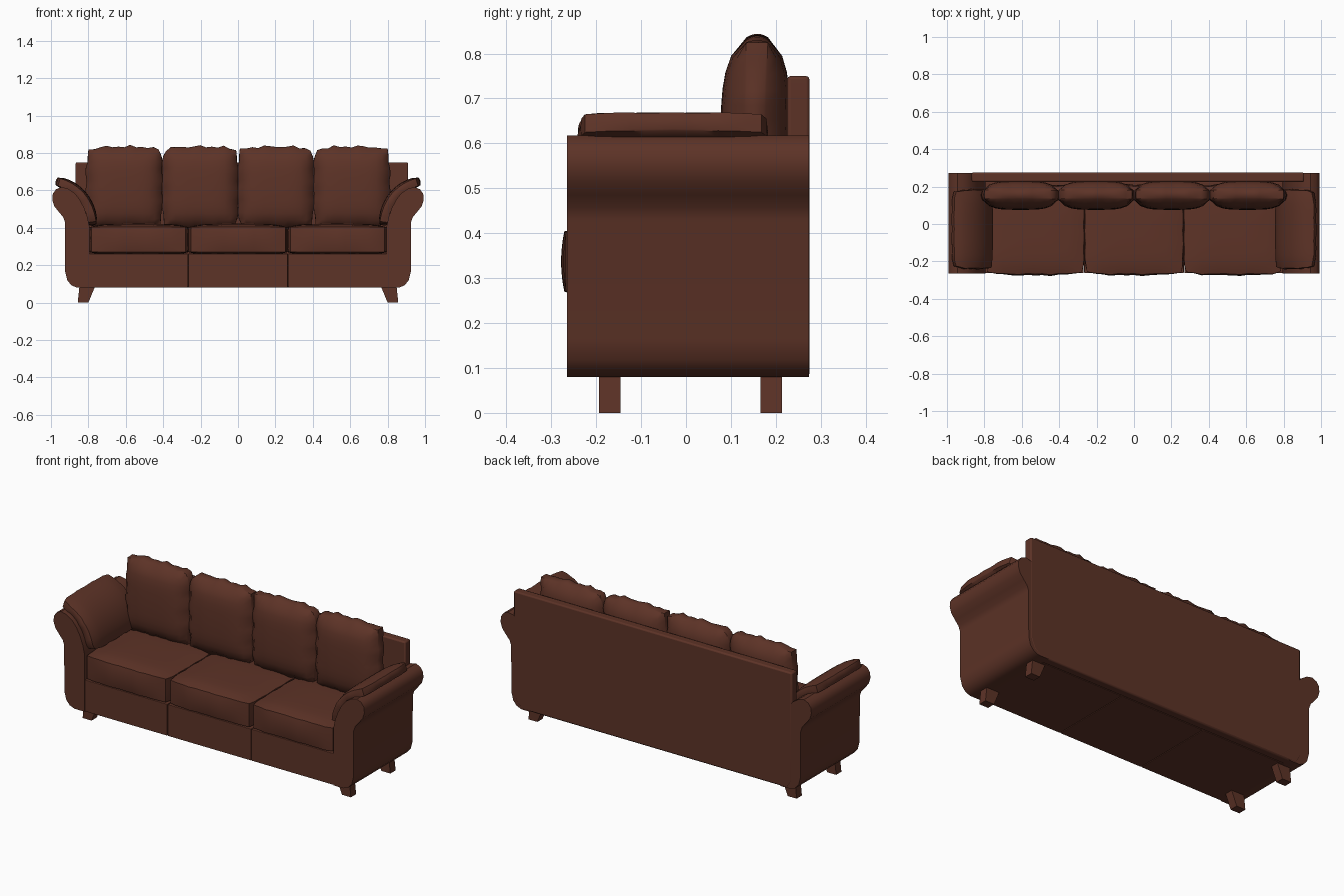
import bpy, bmesh, math
from mathutils import Vector

if "Cube" in bpy.data.objects:
    bpy.data.objects.remove(bpy.data.objects["Cube"])

leather = bpy.data.materials.new("brown_leather")
leather.diffuse_color = (0.11, 0.033, 0.02, 1)
leather.use_nodes = True
leather.node_tree.nodes["Principled BSDF"].inputs["Base Color"].default_value = leather.diffuse_color


def finish(name, bm, smooth=35, bevel=0.0):
    bmesh.ops.recalc_face_normals(bm, faces=bm.faces)
    mesh = bpy.data.meshes.new(name)
    bm.to_mesh(mesh)
    bm.free()
    obj = bpy.data.objects.new(name, mesh)
    bpy.context.collection.objects.link(obj)
    mesh.materials.append(leather)
    if bevel:
        mod = obj.modifiers.new("bevel", 'BEVEL')
        mod.width = bevel
        mod.segments = 2
    bpy.ops.object.select_all(action='DESELECT')
    obj.select_set(True)
    bpy.context.view_layer.objects.active = obj
    if smooth:
        bpy.ops.object.shade_smooth_by_angle(angle=math.radians(smooth))
    return obj


def extrude_profile(name, points, y0, y1, smooth=35, bevel=0.0):
    """Extrude an x-z outline along y."""
    bm = bmesh.new()
    face = bm.faces.new([bm.verts.new((x, y0, z)) for x, z in points])
    moved = bmesh.ops.extrude_face_region(bm, geom=[face])['geom']
    verts = [g for g in moved if isinstance(g, bmesh.types.BMVert)]
    bmesh.ops.translate(bm, verts=verts, vec=(0, y1 - y0, 0))
    return finish(name, bm, smooth, bevel)


def box(name, lo, hi, bevel=0.0):
    pts = [(lo[0], lo[2]), (hi[0], lo[2]), (hi[0], hi[2]), (lo[0], hi[2])]
    return extrude_profile(name, pts, lo[1], hi[1], 0, bevel)


def pillow(name, a, b, edge, puff, place, wave=0.0, bulge=0.012, seed=0):
    """Puffed slab: half sizes a, b, thin rim and fat middle; place maps (p, q, t) to space."""
    bm = bmesh.new()
    bmesh.ops.create_cube(bm, size=2)
    bmesh.ops.subdivide_edges(bm, edges=bm.edges[:], cuts=11, use_grid_fill=True)
    for v in bm.verts:
        u, w, s = v.co
        t = s * (edge + puff * ((1 - u ** 4) * (1 - w ** 4)) ** 0.7)
        # rim bulges between its seams, with light wrinkles along it
        swell = bulge * (1 - s * s)
        ripple = wave * (math.sin(9 * u + seed) + math.sin(17 * u + 5 * w + 2 * seed)) * abs(w) ** 6
        ripple2 = wave * math.sin(11 * w + seed * 1.7) * abs(u) ** 6
        p = u * (a + swell * (1 - w * w) - 0.01 * w ** 6) + ripple2
        q = w * (b + swell * (1 - u * u) - 0.01 * u ** 6) + ripple
        v.co = place(p, q, t)
    return finish(name, bm, 50)


# base in three sections
for i in (-1, 0, 1):
    box(f"base_section_{i + 2}", (i * 0.535 - 0.266, -0.262, 0.08),
        (i * 0.535 + 0.266, 0.225, 0.262), 0.003)

# back panel with clipped lower corners
extrude_profile("back_panel", [(-0.84, 0.08), (0.85, 0.08), (0.89, 0.11), (0.91, 0.16), (0.91, 0.75),
                               (-0.868, 0.75), (-0.868, 0.13), (-0.86, 0.11)], 0.225, 0.275, 35, 0.008)

# rolled arms
ARM = [(0.795, 0.08), (0.86, 0.08), (0.89, 0.092), (0.912, 0.118), (0.924, 0.165), (0.925, 0.43),
       (0.935, 0.458), (0.958, 0.485), (0.982, 0.515), (0.993, 0.55), (0.99, 0.582), (0.973, 0.606),
       (0.945, 0.618), (0.91, 0.61), (0.875, 0.587), (0.845, 0.55), (0.822, 0.505), (0.806, 0.46),
       (0.795, 0.41)]
for side, label in ((-1, "left"), (1, "right")):
    extrude_profile(f"{label}_arm", [(side * x, z) for x, z in ARM], -0.265, 0.274)

    # pad bent over the arm along a quadratic curve
    P0, P1, P2 = Vector((0.778, 0.42)), Vector((0.80, 0.60)), Vector((0.968, 0.648))

    def bend(p, q, t, side=side):
        k = p / 0.3 + 0.5
        c = P0 * (1 - k) ** 2 + P1 * 2 * k * (1 - k) + P2 * k * k
        d = ((P1 - P0) * (1 - k) + (P2 - P1) * k).normalized()
        return Vector((side * (c.x - d.y * t), q - 0.028, c.y + d.x * t))
    pillow(f"{label}_arm_pad", 0.15, 0.208, 0.021, 0.012, bend, 0.0015, 0.005, side)

    # splayed legs
    for y, where in ((-0.17, "front"), (0.19, "back")):
        extrude_profile(f"{where}_{label}_leg",
                        [(side * x, z) for x, z in ((0.80, 0), (0.857, 0), (0.848, 0.085), (0.765, 0.085))],
                        y - 0.024, y + 0.024, 0)

# three seat cushions
for i in (-1, 0, 1):
    pillow(f"seat_cushion_{i + 2}", 0.262, 0.235, 0.067, 0.018,
           lambda p, q, t, i=i: Vector((i * 0.53 + p, q - 0.032, 0.337 + t)), 0.002, 0.008, i + 3)

# four back cushions
for i in range(4):
    pillow(f"back_cushion_{i + 1}", 0.198, 0.21, 0.024, 0.052,
           lambda p, q, t, i=i: Vector(((i - 1.5) * 0.405 + p, 0.152 - t + 0.03 * max(q, 0), 0.617 + q)),
           0.0045, 0.008, i * 1.9)
